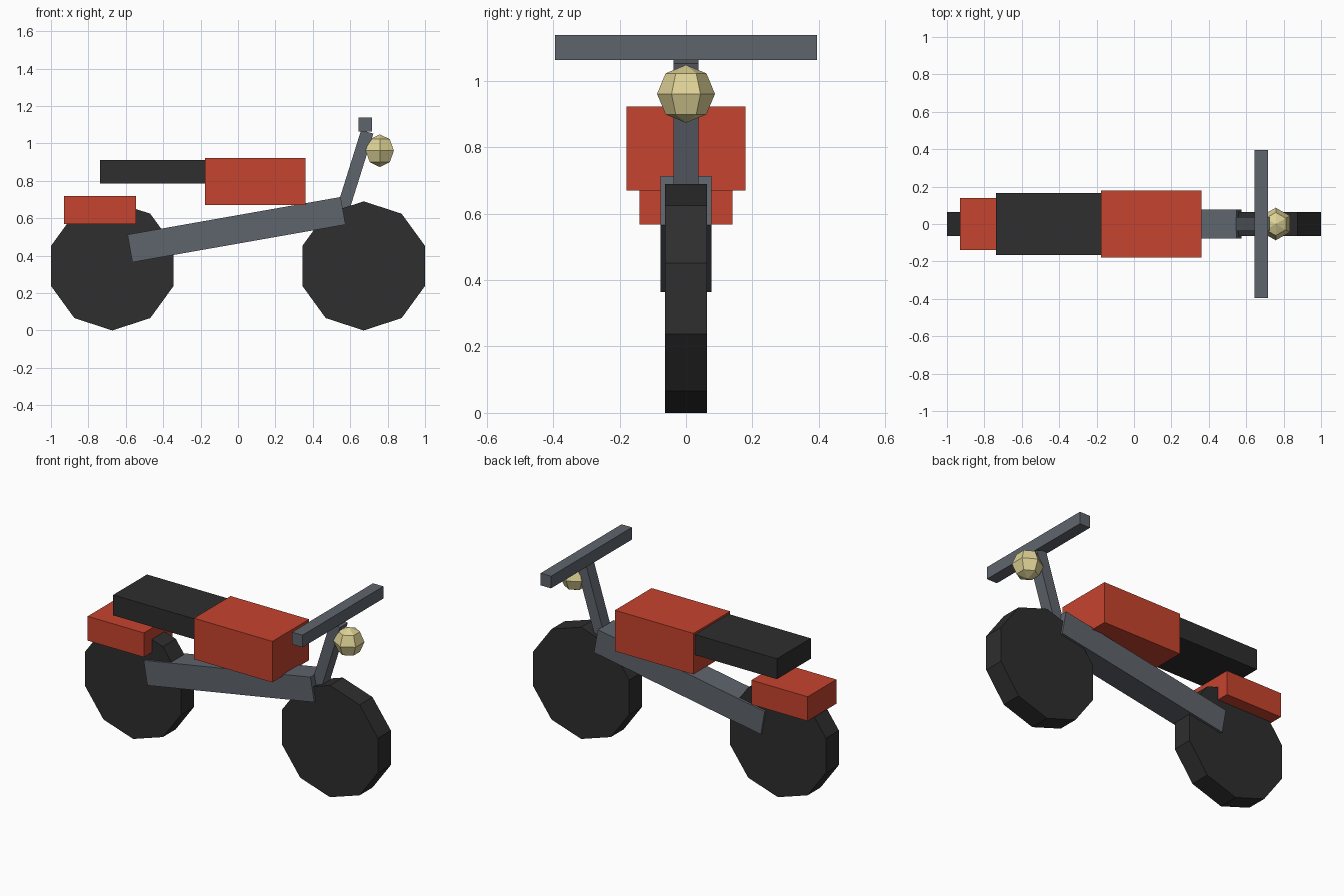
import bpy, bmesh, math
from mathutils import Matrix, Vector

if "Cube" in bpy.data.objects:
    bpy.data.objects.remove(bpy.data.objects["Cube"])


def material(name, r, g, b):
    def lin(c):
        c /= 255
        return c / 12.92 if c <= 0.04045 else ((c + 0.055) / 1.055) ** 2.4
    m = bpy.data.materials.new(name)
    m.diffuse_color = (lin(r), lin(g), lin(b), 1)
    m.use_nodes = True
    m.node_tree.nodes["Principled BSDF"].inputs["Base Color"].default_value = m.diffuse_color
    return m


RED = material("red paint", 198, 67, 46)
BLACK = material("black rubber", 46, 46, 46)
GREY = material("grey metal", 95, 101, 109)
CREAM = material("cream lamp", 222, 210, 150)


def finish(name, bm, mat):
    bmesh.ops.recalc_face_normals(bm, faces=bm.faces)
    me = bpy.data.meshes.new(name)
    bm.to_mesh(me)
    bm.free()
    me.materials.append(mat)
    ob = bpy.data.objects.new(name, me)
    bpy.context.collection.objects.link(ob)
    return ob


def box(name, centre, size, mat, tilt=0):
    # tilt turns the box about y; positive lifts the +x end
    bm = bmesh.new()
    bmesh.ops.create_cube(bm, size=1)
    bm.transform(Matrix.Translation(centre)
                 @ Matrix.Rotation(-math.radians(tilt), 4, 'Y')
                 @ Matrix.Diagonal((*size, 1)))
    return finish(name, bm, mat)


def wheel(name, x, radius, half_width, sides=10):
    # ten-sided disc with a corner at the ground
    bm = bmesh.new()
    ring = []
    for i in range(sides):
        a = 2 * math.pi * i / sides
        ring.append(bm.verts.new((x + radius * math.sin(a), -half_width,
                                  radius - radius * math.cos(a))))
    face = bm.faces.new(ring)
    out = bmesh.ops.extrude_face_region(bm, geom=[face], use_keep_orig=True)
    moved = [g for g in out["geom"] if isinstance(g, bmesh.types.BMVert)]
    bmesh.ops.translate(bm, verts=moved, vec=(0, 2 * half_width, 0))
    return finish(name, bm, BLACK)


# wheels
wheel("rear_wheel", -0.672, 0.345, 0.063)
wheel("front_wheel", 0.672, 0.345, 0.063)

# sloping frame beam
box("frame", (-0.008, 0, 0.539), (1.157, 0.154, 0.15), GREY, tilt=10)

# body
box("fuel_tank", (0.092, 0, 0.796), (0.536, 0.358, 0.253), RED)
box("seat", (-0.437, 0, 0.848), (0.6, 0.33, 0.126), BLACK)
box("rear_fender", (-0.737, 0, 0.643), (0.384, 0.28, 0.15), RED)

# steering: raked fork with the bar on top
lean = math.radians(17.4)
top = Vector((0.691, 0, 1.062))
axis = Vector((math.sin(lean), 0, math.cos(lean)))
length = 0.52
box("fork", top - axis * length / 2, (length, 0.075, 0.068), GREY, tilt=90 - 17.4)
box("handlebar", (0.681, 0, 1.101), (0.071, 0.79, 0.075), GREY)

# headlight: six-sided ball with corners facing the sides
bm = bmesh.new()
bmesh.ops.create_uvsphere(bm, u_segments=6, v_segments=4, radius=0.0872)
tip = max(bm.verts, key=lambda v: v.co.x * v.co.x + v.co.y * v.co.y).co
turn = math.pi / 2 - math.atan2(tip.y, tip.x)
bm.transform(Matrix.Translation((0.758, 0, 0.961)) @ Matrix.Rotation(turn, 4, 'Z'))
finish("headlight", bm, CREAM)
